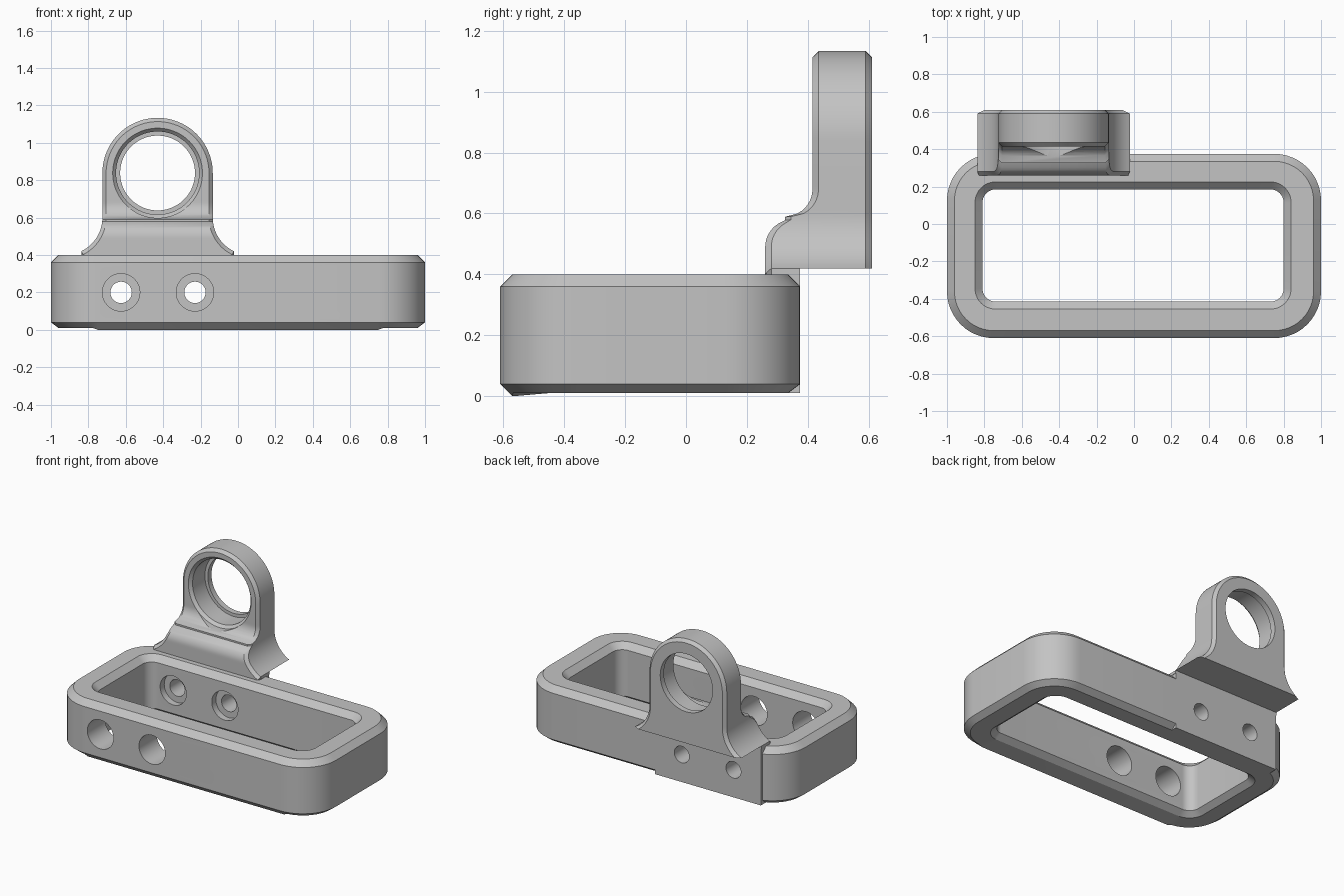
import bpy, bmesh
from math import sin, cos, pi, sqrt

cube = bpy.data.objects.get("Cube")
if cube:
    bpy.data.objects.remove(cube, do_unlink=True)

grey = bpy.data.materials.new("plain grey")
grey.use_nodes = True
grey.diffuse_color = (0.55, 0.55, 0.55, 1)
grey.node_tree.nodes["Principled BSDF"].inputs["Base Color"].default_value = (0.55, 0.55, 0.55, 1)


def loft(name, rings, wrap=False, cap_end=True):
    """Skin closed rings of equal length, capped or wrapped round."""
    bm = bmesh.new()
    vs = [[bm.verts.new(p) for p in ring] for ring in rings]
    pairs = list(zip(vs, vs[1:])) + ([(vs[-1], vs[0])] if wrap else [])
    n = len(vs[0])
    for a, b in pairs:
        for i in range(n):
            j = (i + 1) % n
            bm.faces.new((a[i], a[j], b[j], b[i]))
    if not wrap:
        bm.faces.new(vs[0])
        if cap_end:
            bm.faces.new(vs[-1])
    bmesh.ops.remove_doubles(bm, verts=bm.verts, dist=1e-5)
    bmesh.ops.recalc_face_normals(bm, faces=bm.faces)
    mesh = bpy.data.meshes.new(name)
    bm.to_mesh(mesh)
    bm.free()
    mesh.materials.append(grey)
    ob = bpy.data.objects.new(name, mesh)
    bpy.context.collection.objects.link(ob)
    return ob


def box(name, x0, x1, y0, y1, z0, z1):
    return loft(name, [[(x0, y0, z), (x1, y0, z), (x1, y1, z), (x0, y1, z)] for z in (z0, z1)])


def lathe_y(name, x, z, profile, n=64):
    """Turned solid along y from (y, radius) pairs."""
    return loft(name, [[(x + r * cos(2 * pi * i / n), y, z + r * sin(2 * pi * i / n))
                        for i in range(n)] for y, r in profile])


def rounded_rect(x0, x1, y0, y1, r, z, steps=12):
    pts = []
    for k, (cx, cy) in enumerate([(x1 - r, y1 - r), (x0 + r, y1 - r),
                                  (x0 + r, y0 + r), (x1 - r, y0 + r)]):
        for i in range(steps + 1):
            a = (k + i / steps) * pi / 2
            pts.append((cx + r * cos(a), cy + r * sin(a), z))
    return pts


def activate(ob):
    bpy.ops.object.select_all(action='DESELECT')
    ob.select_set(True)
    bpy.context.view_layer.objects.active = ob


def combine(ob, other, operation):
    activate(ob)
    mod = ob.modifiers.new("cut", 'BOOLEAN')
    mod.object, mod.operation, mod.solver = other, operation, 'EXACT'
    bpy.ops.object.modifier_apply(modifier=mod.name)
    bpy.data.objects.remove(other, do_unlink=True)


# Chamfered rectangular frame
BOT, TOP, C = 0.01, 0.40, 0.04


def outer(d, z):
    return rounded_rect(-1 + d, 1 - d, -0.61 + d, 0.375 - d, 0.25 - d, z)


def inner(d, z):
    return rounded_rect(-0.81 - d, 0.80 + d, -0.415 - d, 0.185 + d, 0.07 + d, z)


frame = loft("frame", [outer(C, BOT), outer(0, C), outer(0, TOP - C), outer(C, TOP),
                       inner(C, TOP), inner(0, TOP - C), inner(0, C), inner(C, BOT)], wrap=True)
for v in frame.data.vertices:  # front lower edge dips slightly
    if v.co.z < 0.02 and v.co.y < -0.569:
        v.co.z = 0

# Flat mounting pad squared off on the back wall
combine(frame, box("pad", -0.835, -0.025, 0.24, 0.375, BOT, TOP), 'UNION')

# Screw holes: wide access at the front, counterbored narrow hole at the back
for x in (-0.625, -0.23):
    combine(frame, lathe_y("screw_cutter", x, 0.2,
                           [(-0.8, 0.1), (0.23, 0.1), (0.23, 0.057), (0.6, 0.057)]), 'DIFFERENCE')

# Upright eye: lofted upwards from flared foot to round top
CX, CZ, R, BACK, E = -0.43, 0.838, 0.295, 0.61, 0.02


def front_y(z):
    if z < 0.49:
        return 0.26
    if z < 0.577:
        return 0.35 - sqrt(0.0081 - (z - 0.49) ** 2)
    if z < 0.68:
        return 0.325 + sqrt(max(0, 0.0081 - (0.68 - z) ** 2))
    return 0.415


def section(w, z, nx, nz):
    qw, qz = w - E * nx, z - E * nz
    fy, fq = front_y(z) + E, front_y(qz)
    half = [(qw, fq, qz), (w, fy, z), (w, BACK - E, z), (qw, BACK, qz)]
    ring = half + [(-x, y, h) for x, y, h in reversed(half)]
    return [(CX + x, y, h) for x, y, h in ring]


FLARE, FZ = 0.2, 0.6
rows = [section(0.408, TOP, 1, 0)]
for i in range(29):
    z = 0.42 + i * 0.01
    drop = max(0, FZ - z)
    run = sqrt(FLARE ** 2 - drop ** 2)
    rows.append(section(R + FLARE - run, z, run / FLARE, drop / FLARE))
for i in range(25):
    a = i / 24 * pi / 2
    rows.append(section(R * cos(a), CZ + R * sin(a), cos(a), sin(a)))
eye = loft("eye_bracket", rows, cap_end=False)

# Underside overhang behind the pad, then the stepped bore
combine(eye, box("underside_cutter", -1.2, 0.4, 0.375, 0.8, 0.3, 0.42), 'DIFFERENCE')
combine(eye, lathe_y("bore_cutter", CX, CZ, [(0.1, 0.24), (0.415, 0.24), (0.435, 0.222),
                                            (0.57, 0.222), (0.57, 0.2), (0.8, 0.2)], 96), 'DIFFERENCE')

for ob in (frame, eye):
    activate(ob)
    bpy.ops.object.shade_smooth_by_angle(angle=0.5)
